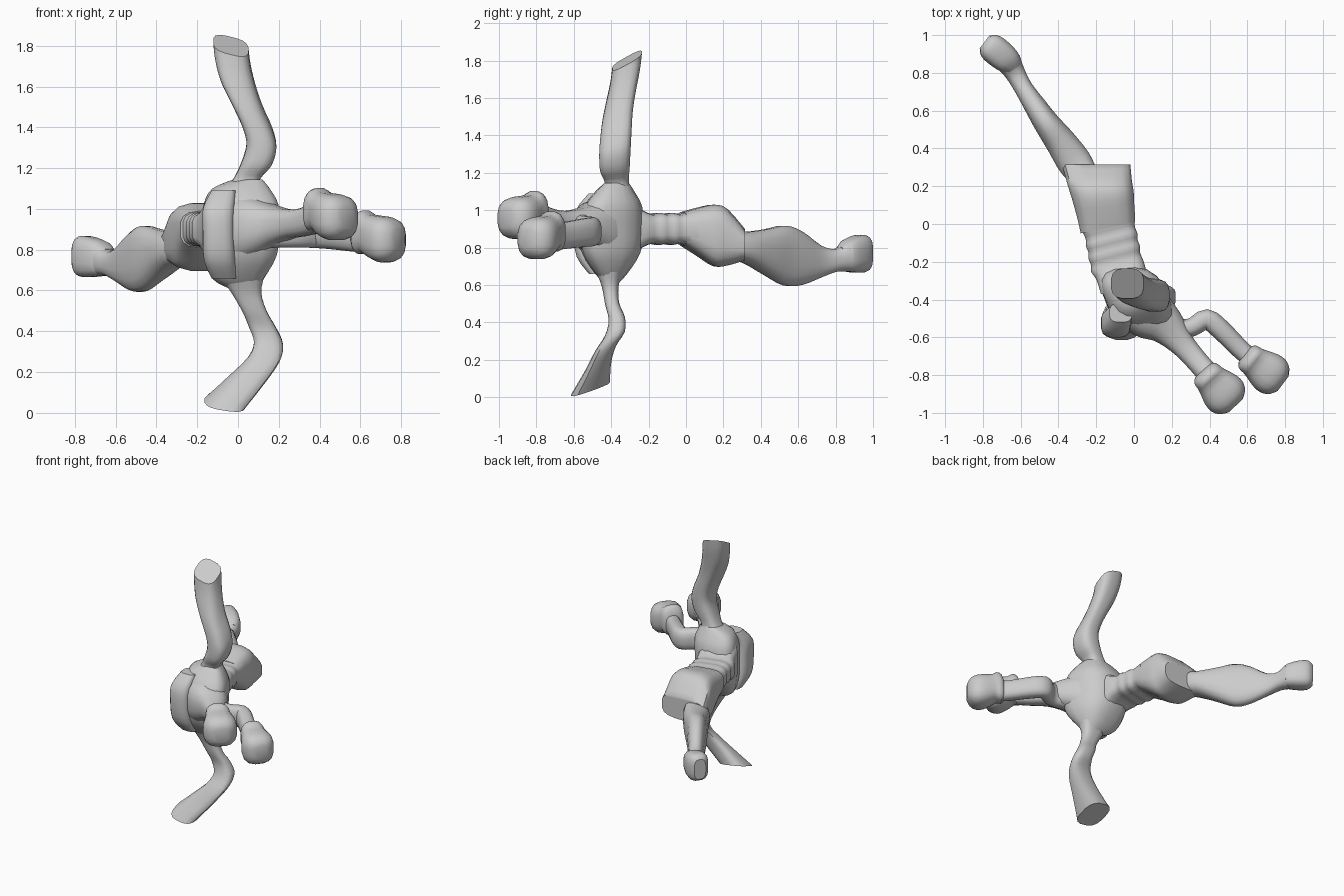
import bpy, bmesh, math
from mathutils import Vector as V

grey = bpy.data.materials.new("plain grey")
grey.diffuse_color = (0.6, 0.6, 0.6, 1)


def catmull(p, steps):
    """Smoothly resample rows of numbers."""
    out = []
    for i in range(len(p) - 1):
        a, b, c, d = p[max(i - 1, 0)], p[i], p[i + 1], p[min(i + 2, len(p) - 1)]
        for s in range(steps):
            t = s / steps
            out.append([0.5 * (2 * q + (r - o) * t + (2 * o - 5 * q + 4 * r - w) * t * t
                               + (3 * q - o - 3 * r + w) * t ** 3)
                        for o, q, r, w in zip(a, b, c, d)])
    return out + [list(p[-1])]


def loft(name, rows, frames=None, power=2.6, sides=16, steps=3):
    """rows: x, y, z, half width, half depth. frames: (u, v) at start and end;
    without frames, sections turn with the path and stay upright."""
    rows = catmull(rows, steps)
    bm = bmesh.new()
    n = len(rows)
    loops = []
    for i, (x, y, z, a, b) in enumerate(rows):
        if frames:
            t = i / (n - 1)
            u = V(frames[0][0]).lerp(V(frames[1][0]), t)
            v = V(frames[0][1]).lerp(V(frames[1][1]), t)
        else:
            d = V(rows[min(i + 1, n - 1)][:3]) - V(rows[max(i - 1, 0)][:3])
            d.z = 0
            v = V((0, 0, 1))
            u = d.normalized().cross(v)
        ring = []
        for k in range(sides):
            w = 2 * math.pi * (k + 0.5) / sides
            c, s = math.cos(w), math.sin(w)
            c = math.copysign(abs(c) ** (2 / power), c)
            s = math.copysign(abs(s) ** (2 / power), s)
            ring.append(bm.verts.new(V((x, y, z)) + u * c * a + v * s * b))
        loops.append(ring)
    for p, q in zip(loops, loops[1:]):
        for k in range(sides):
            m = (k + 1) % sides
            bm.faces.new((p[k], p[m], q[m], q[k]))
    bm.faces.new(loops[0][::-1])
    bm.faces.new(loops[-1])
    bmesh.ops.recalc_face_normals(bm, faces=bm.faces)
    me = bpy.data.meshes.new(name)
    bm.to_mesh(me)
    bm.free()
    me.materials.append(grey)
    ob = bpy.data.objects.new(name, me)
    bpy.context.collection.objects.link(ob)
    bpy.ops.object.select_all(action='DESELECT')
    ob.select_set(True)
    bpy.context.view_layer.objects.active = ob
    bpy.ops.object.shade_smooth_by_angle(angle=math.radians(40))
    return ob


X, Y, Z = (1, 0, 0), (0, 1, 0), (0, 0, 1)

# chest, lofted from bottom to top, skewed along the body
loft("chest", [(0.02, -0.40, 0.61, .06, .04), (0.0, -0.40, 0.66, .12, .09),
               (0.01, -0.40, 0.77, .16, .165), (0.015, -0.40, 0.9, .165, .185),
               (0.015, -0.39, 1.02, .165, .165), (0.015, -0.38, 1.1, .13, .11),
               (0.05, -0.37, 1.145, .06, .07)],
     [((1, .08, 0), (-.36, .93, 0))] * 2, power=2.8)
# bulge on the free side of the chest
loft("chest_bulge", [(-0.07, -0.47, .66, .06, .05), (-0.09, -0.51, .75, .078, .075),
                     (-0.095, -0.525, .88, .078, .078), (-0.095, -0.52, 1.0, .078, .07),
                     (-0.07, -0.47, 1.09, .06, .05)], [(X, Y)] * 2, power=3)

# ribbed waist: alternating grooves and ridges
waist = [(-0.05, -0.34, .9, .13, .17), (-0.07, -0.26, .9, .135, .11)]
for i in range(7):
    y = -0.22 + i * 0.034
    g = 0.007 if i % 2 else 0
    waist.append((-0.09 - 0.007 * i, y, .9, .142 - g, .087 - g))
waist.append((-0.14, 0.03, .895, .15, .1))
loft("waist", waist, [((.97, .25, 0), Z)] * 2, steps=2, power=3.6)

# hips ending in a flat cut
loft("hips", [(-0.14, -0.02, .9, .148, .09), (-0.15, 0.06, .885, .157, .128),
              (-0.165, 0.15, .865, .168, .166), (-0.182, 0.22, .855, .174, .152),
              (-0.2, 0.315, .815, .183, .085)],
     [((.97, .2, 0), Z), (X, Z)], power=3.4)

# trailing leg with foot
loft("trailing_leg", [(-0.25, 0.24, .82, .07, .08), (-0.31, 0.32, .8, .092, .085),
                      (-0.385, 0.43, .775, .083, .125), (-0.46, 0.53, .757, .07, .162),
                      (-0.52, 0.62, .742, .06, .142), (-0.585, 0.72, .725, .05, .085),
                      (-0.63, 0.8, .732, .055, .062), (-0.665, 0.86, .755, .07, .085)], power=2.5)
loft("foot", [(-0.635, 0.82, .745, .045, .06), (-0.665, 0.86, .757, .07, .085),
              (-0.725, 0.912, .765, .078, .1), (-0.768, 0.945, .768, .07, .098),
              (-0.792, 0.963, .768, .042, .075)], power=3)

# limb pointing up, with slanted end
loft("upper_limb", [(0.02, -0.37, 1.08, .09, .08), (0.045, -0.37, 1.15, .065, .065),
                    (0.09, -0.38, 1.22, .075, .08), (0.115, -0.38, 1.31, .074, .085),
                    (0.095, -0.375, 1.4, .074, .085), (0.045, -0.365, 1.51, .076, .082),
                    (0.0, -0.345, 1.62, .085, .08), (-0.025, -0.325, 1.72, .087, .08),
                    (-0.035, -0.315, 1.8, .087, .08)],
     [(X, Y), ((1, 0, -.25), (0, 1, .55))], power=3)

# limb pointing down, with flared end
loft("lower_limb", [(0.02, -0.41, .67, .11, .07), (0.04, -0.405, .59, .075, .045),
                    (0.08, -0.395, .5, .062, .038), (0.12, -0.37, .42, .068, .044),
                    (0.15, -0.38, .34, .072, .053), (0.125, -0.43, .26, .078, .055),
                    (0.04, -0.47, .16, .09, .07), (-0.065, -0.51, .047, .1, .105)],
     [(X, Y), ((1, 0, -.15), (0, 1, .35))], power=2.8)

# front arm growing out of the chest
loft("front_arm", [(0.0, -0.41, .89, .15, .19), (0.09, -0.48, .905, .14, .15),
                   (0.17, -0.54, .915, .105, .105), (0.25, -0.63, .925, .07, .073),
                   (0.32, -0.71, .935, .06, .07), (0.39, -0.79, .96, .06, .08)])
# side arm with bent elbow
loft("side_arm", [(0.16, -0.53, .9, .07, .09), (0.24, -0.555, .895, .055, .085),
                  (0.31, -0.545, .89, .05, .08), (0.385, -0.505, .885, .055, .078),
                  (0.46, -0.56, .878, .055, .076), (0.56, -0.66, .863, .052, .072),
                  (0.64, -0.73, .858, .05, .075)])

# rounded mitts: cuff, groove, body, tip
MITT = [(-.145, 0, .055, .06), (-.125, .02, .08, .1), (-.09, .03, .086, .106),
        (-.06, .012, .095, .104), (0, -.005, .115, .113), (.05, -.01, .115, .11),
        (.09, -.01, .09, .09), (.112, -.01, .05, .055)]
for name, cx, cy, cz, dx, dy, k in (("front_mitt", .462, -.881, .967, .68, -.73, 1.0),
                                    ("side_mitt", .7, -.778, .858, .8, -.6, .95)):
    loft(name, [(cx + dx * s, cy + dy * s, cz + h, a * k, b) for s, h, a, b in MITT],
         power=2.8, steps=2)
